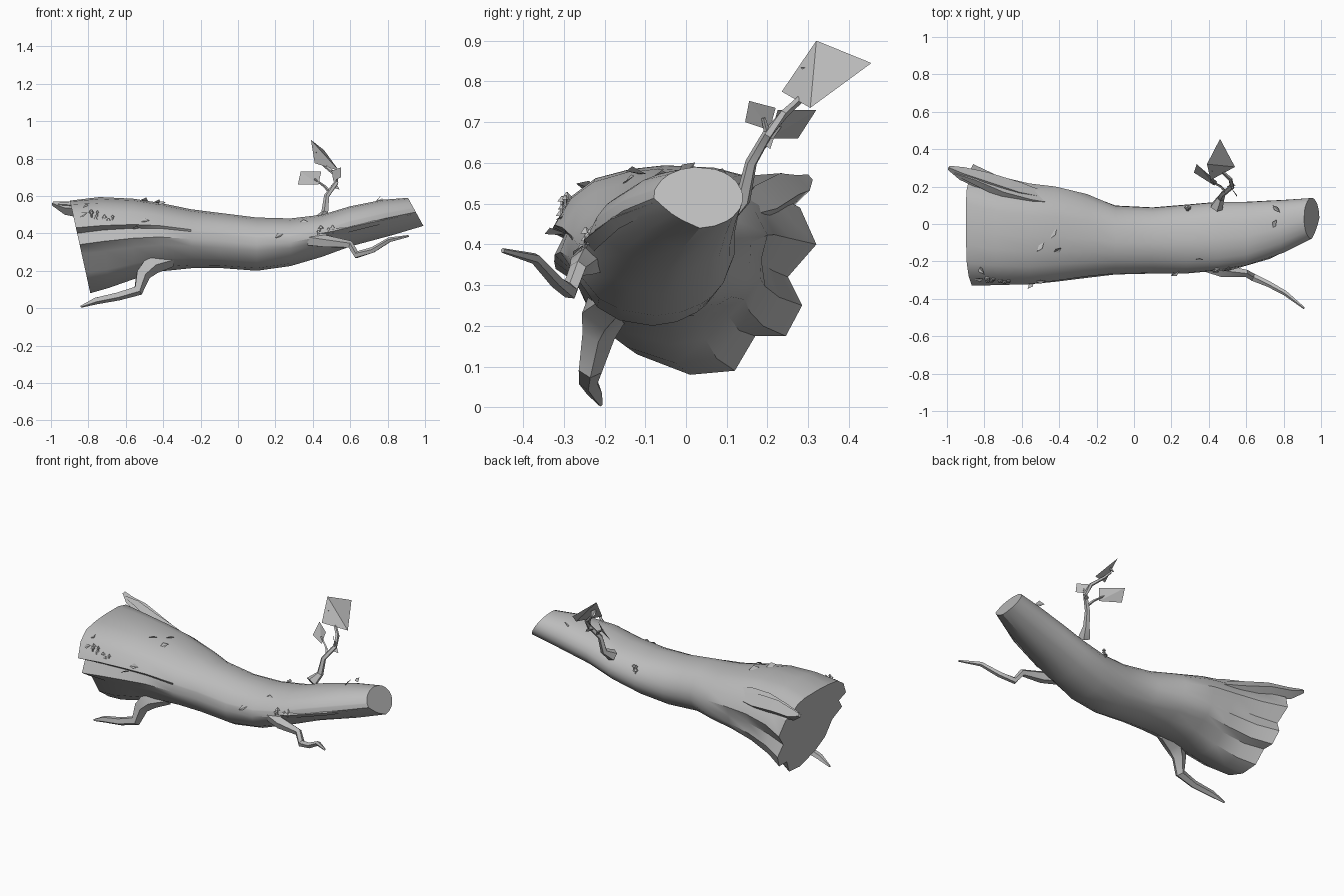
import bpy, bmesh, math, random
from mathutils import Vector

random.seed(4)
cube = bpy.data.objects.get("Cube")
if cube:
    bpy.data.objects.remove(cube, do_unlink=True)

grey = bpy.data.materials.new("bark grey")
grey.use_nodes = True
grey.diffuse_color = (0.5, 0.5, 0.5, 1)
grey.node_tree.nodes["Principled BSDF"].inputs["Base Color"].default_value = (0.5, 0.5, 0.5, 1)


def finish(bm, name, smooth=None, closed=True):
    if closed:
        bmesh.ops.recalc_face_normals(bm, faces=bm.faces)
    mesh = bpy.data.meshes.new(name)
    bm.to_mesh(mesh)
    bm.free()
    mesh.materials.append(grey)
    ob = bpy.data.objects.new(name, mesh)
    bpy.context.collection.objects.link(ob)
    if smooth:
        bpy.ops.object.select_all(action='DESELECT')
        ob.select_set(True)
        bpy.context.view_layer.objects.active = ob
        bpy.ops.object.shade_smooth_by_angle(angle=math.radians(smooth))
    return ob


def loft(bm, rings):
    """Skin a list of equal-length point rings and cap both ends."""
    loops = [[bm.verts.new(p) for p in ring] for ring in rings]
    n = len(loops[0])
    for a, b in zip(loops, loops[1:]):
        for i in range(n):
            j = (i + 1) % n
            bm.faces.new((a[i], a[j], b[j], b[i]))
    bm.faces.new(loops[0][::-1])
    bm.faces.new(loops[-1])


def limb(name, path, radii, sides=5):
    """Tapered angular branch along a path."""
    bm = bmesh.new()
    pts = [Vector(p) for p in path]
    rings = []
    for i, p in enumerate(pts):
        d = (pts[min(i + 1, len(pts) - 1)] - pts[max(i - 1, 0)]).normalized()
        ref = Vector((0, 1, 0)) if abs(d.y) < 0.8 else Vector((0, 0, 1))
        u = d.cross(ref).normalized()
        v = d.cross(u)
        rings.append([p + radii[i] * (u * math.cos(t) + v * math.sin(t))
                      for t in (math.tau * k / sides for k in range(sides))])
    loft(bm, rings)
    return finish(bm, name, 35)


# Trunk: the lobed root outline (y, z) melts into a plain oval along x
root = [(.32, .40), (.28, .49), (.21, .53), (.18, .56), (.11, .575), (-.02, .575),
        (-.11, .57), (-.21, .555), (-.28, .51), (-.33, .43), (-.27, .40),
        (-.32, .34), (-.24, .29), (-.20, .19), (-.12, .13), (.01, .08),
        (.12, .09), (.17, .175), (.245, .175), (.285, .25), (.25, .32)]
# x, y min, y max, z min, z max, root share, end tilt
sections = [(-.86, -.3, .25, .2, .6, 1, -.22),
            (-.72, -.33, .14, .16, .63, .65, -.1),
            (-.56, -.325, .13, .22, .595, .47, 0),
            (-.42, -.305, .165, .235, .56, .25, 0),
            (-.25, -.285, .15, .225, .525, .08, 0),
            (-.1, -.27, .10, .215, .51, 0, 0),
            (.1, -.265, .09, .20, .485, 0, 0),
            (.28, -.265, .105, .225, .48, 0, 0),
            (.45, -.25, .12, .275, .50, 0, 0),
            (.6, -.225, .12, .33, .545, 0, 0),
            (.8, -.155, .13, .39, .58, 0, -.25),
            (.95, -.08, .14, .44, .59, 0, -.55)]
rings = []
for x, y0, y1, z0, z1, share, tilt in sections:
    ring = []
    cy, cz = (y0 + y1) / 2, (z0 + z1) / 2
    chamfer = max(0, min(.7, (x - .25) * 2))
    for ry, rz in root:
        t = math.atan2((rz - .345) / .26, ry / .31)
        c, s = math.cos(t), math.sin(t)
        r = 1
        if c < 0 and s < 0:     # planed underside at the thin end
            r += chamfer * (1 / (abs(c) + abs(s)) - 1)
        y = cy + (y1 - y0) / 2 * c * r
        z = cz + (z1 - z0) / 2 * s * r
        y += (ry - y) * share
        z += (rz - z) * share
        ring.append((x + tilt * (z - cz), y, z))
    rings.append(ring)
bm = bmesh.new()
loft(bm, rings)
finish(bm, "trunk", 32)

# Torn spur, splinter and bark ridge
limb("root_spur", [(-.42, .13, .47), (-.62, .17, .49), (-.8, .23, .525),
                   (-.92, .27, .535), (-.99, .3, .56)],
     [.02, .055, .05, .036, .012], 4)
limb("bark_splinter", [(-.36, .1, .49), (-.55, .13, .52), (-.7, .17, .535),
                       (-.85, .235, .55), (-.96, .27, .555)],
     [.01, .03, .035, .025, .008], 4)
limb("side_ridge", [(.36, -.235, .385), (.5, -.225, .41), (.72, -.165, .46),
                    (.95, -.06, .505)], [.012, .026, .022, .012], 4)

# Supporting leg and drooping branch
limb("front_leg", [(-.36, -.17, .27), (-.46, -.2, .24), (-.51, -.215, .18),
                   (-.535, -.235, .095), (-.64, -.24, .065), (-.76, -.225, .04),
                   (-.84, -.21, .008)], [.05, .06, .042, .03, .024, .02, .006])
limb("low_branch", [(.36, -.21, .37), (.47, -.25, .355), (.6, -.265, .34),
                    (.635, -.285, .285), (.72, -.32, .31), (.81, -.37, .365),
                    (.91, -.45, .385)], [.04, .035, .021, .021, .017, .014, .006])

# Sapling with forked twigs
limb("sapling_stem", [(.44, .09, .47), (.465, .14, .51), (.475, .16, .6),
                      (.525, .2, .67), (.515, .24, .72), (.46, .29, .765),
                      (.43, .31, .8)], [.036, .02, .015, .013, .011, .009, .006])
limb("sapling_twig", [(.49, .17, .62), (.465, .2, .65), (.41, .23, .69)],
     [.009, .007, .005], 4)
limb("upper_twig", [(.525, .2, .67), (.53, .19, .71)], [.008, .005], 4)

# Large flat leaves
bm = bmesh.new()
for quad in [((.39, .32, .90), (.46, .455, .845), (.54, .305, .735), (.41, .235, .775)),
             ((.335, .32, .73), (.445, .225, .73), (.43, .205, .66), (.32, .275, .66)),
             ((.55, .155, .752), (.5, .22, .735), (.51, .205, .68), (.55, .145, .7))]:
    a, b, c, d = [bm.verts.new(p) for p in quad]
    bm.faces.new((a, b, c))
    bm.faces.new((a, c, d))
finish(bm, "sapling_leaves", closed=False)

# Small folded leaves scattered on the bark
spots = [(-.43, -.05, .56), (-.5, -.12, .57), (-.41, -.14, .55), (-.5, -.3, .46),
         (-.55, -.315, .42), (.22, -.26, .38), (.76, .08, .565), (.75, 0, .575),
         (-.82, -.24, .535), (.52, .2, .64), (.42, .3, .81), (.46, -.25, .36),
         (-.83, -.29, .49), (.35, -.19, .45)]
bm = bmesh.new()
for s in spots:
    p = Vector(s)
    u = Vector((random.uniform(-1, 1), random.uniform(-1, 1),
                random.uniform(-.4, .4))).normalized() * .03
    v = u.orthogonal().normalized() * .016
    lift = Vector((0, s[1] * .03, .012))
    tail, left, tip, right = [bm.verts.new(q) for q in
                              (p - u, p + v + lift, p + u + lift, p - v + lift)]
    bm.faces.new((tail, left, tip))
    bm.faces.new((tail, tip, right))
finish(bm, "small_leaves", closed=False)

# Clusters of tiny mushrooms: cone caps on short stalks
bm = bmesh.new()
for centre, count in [((-.73, -.295, .485), 9), ((.45, -.235, .425), 7), ((.34, .09, .42), 5)]:
    for _ in range(count):
        p = Vector(centre) + Vector((random.uniform(-.06, .06), random.uniform(-.015, .01),
                                     random.uniform(-.025, .025)))
        size = random.uniform(.01, .016)
        for r1, r2, h, lift in ((size, .002, size, size), (.004, .004, size * 2, 0)):
            made = bmesh.ops.create_cone(bm, cap_ends=True, segments=5,
                                         radius1=r1, radius2=r2, depth=h)
            bmesh.ops.translate(bm, verts=made["verts"], vec=p + Vector((0, 0, lift)))
finish(bm, "mushrooms")
